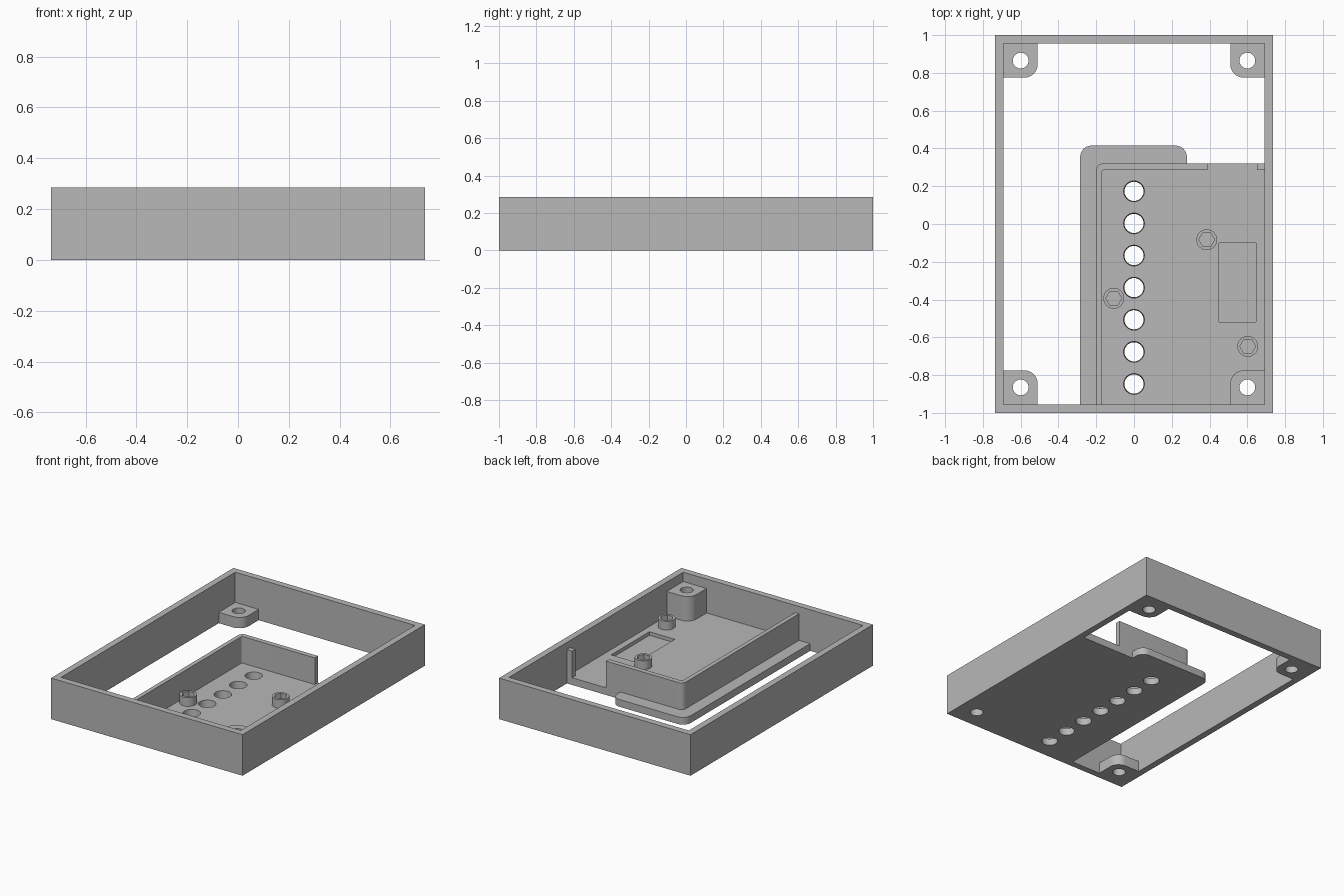
import bpy, bmesh
from math import pi, cos, sin
from mathutils import Vector

cube = bpy.data.objects.get("Cube")
if cube:
    bpy.data.objects.remove(cube, do_unlink=True)

grey = bpy.data.materials.new("plain grey")
grey.use_nodes = True
grey.diffuse_color = (0.48, 0.48, 0.48, 1)
grey.node_tree.nodes["Principled BSDF"].inputs["Base Color"].default_value = grey.diffuse_color

HX, HY, WALL, HEIGHT = 0.735, 1.0, 0.045, 0.285
IX, IY = HX - WALL, HY - WALL
FLOOR, RIM = 0.05, 0.235


def outline(corners):
    """Corners are (x, y) or (x, y, radius); a radius rounds the corner."""
    pts = []
    for i, c in enumerate(corners):
        p = Vector(c[:2])
        if len(c) == 2:
            pts.append(p)
            continue
        a = (Vector(corners[i - 1][:2]) - p).normalized() * c[2]
        b = (Vector(corners[(i + 1) % len(corners)][:2]) - p).normalized() * c[2]
        for k in range(9):
            t = k / 8 * pi / 2
            pts.append(p + a * (1 - sin(t)) + b * (1 - cos(t)))
    return pts


def ring(x, y, r, n=32):
    return [(x + r * cos(2 * pi * k / n), y + r * sin(2 * pi * k / n)) for k in range(n)]


def rect(x0, x1, y0, y1):
    return [(x0, y0), (x1, y0), (x1, y1), (x0, y1)]


def prism(name, low, z0, z1, high=None):
    bm = bmesh.new()
    high = high or low
    bottom = [bm.verts.new((p[0], p[1], z0)) for p in low]
    top = [bm.verts.new((p[0], p[1], z1)) for p in high]
    bm.faces.new(bottom)
    bm.faces.new(top)
    for i in range(len(low)):
        j = (i + 1) % len(low)
        bm.faces.new((bottom[i], bottom[j], top[j], top[i]))
    bmesh.ops.recalc_face_normals(bm, faces=bm.faces)
    mesh = bpy.data.meshes.new(name)
    bm.to_mesh(mesh)
    bm.free()
    mesh.materials.append(grey)
    ob = bpy.data.objects.new(name, mesh)
    bpy.context.collection.objects.link(ob)
    return ob


def cut(ob, low, z0, z1, high=None):
    """Subtract a prism from an object and discard the cutter."""
    cutter = prism("cutter", low, z0, z1, high)
    mod = ob.modifiers.new("cut", "BOOLEAN")
    mod.operation, mod.solver, mod.object = "DIFFERENCE", "EXACT", cutter
    bpy.context.view_layer.objects.active = ob
    bpy.ops.object.modifier_apply(modifier=mod.name)
    bpy.data.objects.remove(cutter, do_unlink=True)


parts = []

# Outer frame, open top and bottom
frame = prism("outer_frame", rect(-HX, HX, -HY, HY), 0, HEIGHT)
cut(frame, rect(-IX, IX, -IY, IY), -0.1, HEIGHT + 0.1)
parts.append(frame)

# Floor plate with a rounded tongue toward the back
floor = prism("floor_plate", outline([
    (-0.285, -IY), (IX, -IY), (IX, 0.32), (0.28, 0.32),
    (0.28, 0.415, 0.06), (-0.285, 0.415, 0.06)]), 0, FLOOR)
for k in range(7):
    y = 0.173 - 0.17 * k
    cut(floor, ring(0, y, 0.05), -0.01, FLOOR + 0.01, ring(0, y, 0.056))
cut(floor, rect(0.45, 0.645, -0.52, -0.1), 0.025, 0.1)
cut(floor, ring(0.6, -0.865, 0.042), -0.1, 0.1)
parts.append(floor)

# Screw posts in the four corners; the one standing on the floor is tall
for sx, side in ((-1, "right"), (1, "left")):
    for sy, end in ((-1, "front"), (1, "back")):
        tall = sx > 0 and sy < 0
        post = prism(f"{end}_{side}_screw_post", outline([
            (sx * IX, sy * IY), (sx * 0.51, sy * IY),
            (sx * 0.51, sy * 0.775, 0.07), (sx * IX, sy * 0.775)]),
            FLOOR if tall else 0, 0.22 if tall else 0.075)
        cut(post, ring(sx * 0.6, sy * 0.865, 0.042), -0.1, 0.4)
        parts.append(post)

# Inner L-shaped wall and the short stub across the gap
parts.append(prism("inner_wall", outline([
    (-0.2, -IY), (-0.17, -IY), (-0.17, 0.285, 0.01), (0.39, 0.285),
    (0.39, 0.32), (-0.2, 0.32, 0.035)]), FLOOR, RIM))
parts.append(prism("wall_stub", rect(0.65, IX, 0.285, 0.32), FLOOR, RIM))

# Round standoffs with hexagonal sockets
for i, (x, y) in enumerate(((0.385, -0.083), (-0.107, -0.393), (0.602, -0.648))):
    boss = prism(f"standoff_{i + 1}", ring(x, y, 0.055), FLOOR, 0.11)
    cut(boss, ring(x, y, 0.042, 6), 0.06, 0.2)
    parts.append(boss)

# Smooth curved walls, keep hard edges
bpy.ops.object.select_all(action="DESELECT")
for ob in parts:
    ob.select_set(True)
bpy.context.view_layer.objects.active = frame
bpy.ops.object.shade_smooth_by_angle(angle=pi / 6)
